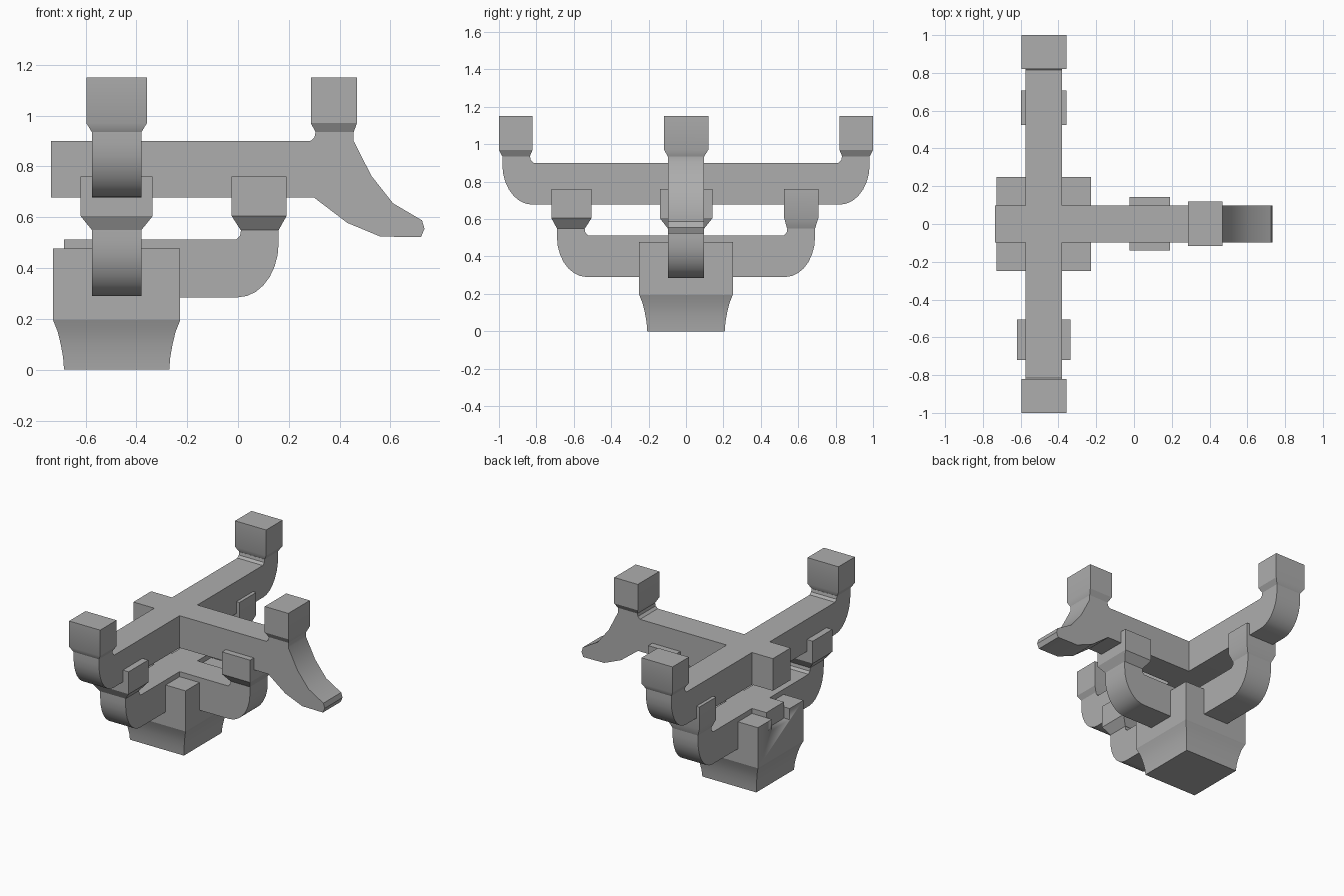
import bpy, bmesh, math

cube = bpy.data.objects.get("Cube")
if cube:
    bpy.data.objects.remove(cube, do_unlink=True)

CX = -0.4775   # column axis of the bracket set
HW = 0.0975    # half thickness of every arm

grey = bpy.data.materials.new("plain grey")
grey.use_nodes = True
grey.diffuse_color = (0.42, 0.42, 0.42, 1)
grey.node_tree.nodes["Principled BSDF"].inputs["Base Color"].default_value = (0.42, 0.42, 0.42, 1)


def finish(name, bm, angle=28):
    bmesh.ops.recalc_face_normals(bm, faces=bm.faces)
    mesh = bpy.data.meshes.new(name)
    bm.to_mesh(mesh)
    bm.free()
    mesh.materials.append(grey)
    ob = bpy.data.objects.new(name, mesh)
    bpy.context.collection.objects.link(ob)
    bpy.ops.object.select_all(action='DESELECT')
    ob.select_set(True)
    bpy.context.view_layer.objects.active = ob
    bpy.ops.object.shade_smooth_by_angle(angle=math.radians(angle))
    return ob


def loft(name, rings, angle=28):
    """Stack of rectangles (x0, x1, y0, y1, z) joined into a solid."""
    bm = bmesh.new()
    loops = [[bm.verts.new(p) for p in ((a, c, z), (b, c, z), (b, d, z), (a, d, z))]
             for a, b, c, d, z in rings]
    for low, high in zip(loops, loops[1:]):
        for i in range(4):
            j = (i + 1) % 4
            bm.faces.new((low[i], low[j], high[j], high[i]))
    bm.faces.new(loops[0])
    bm.faces.new(loops[-1])
    return finish(name, bm, angle)


def arm(name, profile, along_y=False):
    """Extrude a side profile (distance, z) by the arm thickness."""
    bm = bmesh.new()
    if along_y:
        verts = [bm.verts.new((CX - HW, u, z)) for u, z in profile]
        shift = (2 * HW, 0, 0)
    else:
        verts = [bm.verts.new((u, -HW, z)) for u, z in profile]
        shift = (0, 2 * HW, 0)
    face = bm.faces.new(verts)
    new = bmesh.ops.extrude_face_region(bm, geom=[face])["geom"]
    bmesh.ops.translate(bm, vec=shift, verts=[v for v in new if isinstance(v, bmesh.types.BMVert)])
    return finish(name, bm)


def curved_end(tip, bottom, top, neck):
    """Rounded underside rising to a seat, then a small fillet to the arm top."""
    rise = 0.215
    pts = [(tip - 0.16 + 0.16 * math.sin(t), bottom + rise * (1 - math.cos(t)))
           for t in (math.pi / 2 * i / 7 for i in range(8))]
    seat = tip - 0.148
    return pts + [(tip, neck), (seat, neck), (seat - 0.004, top + 0.015), (seat - 0.02, top)]


def bearing_block(name, x0, x1, y0, y1, foot, z):
    """Square block with a tapered neck; foot is the rectangle it rests on."""
    neck, shoulder, top = z
    loft(name, [(*foot, neck), (x0, x1, y0, y1, shoulder), (x0, x1, y0, y1, top)])


# Base block with a concave flared foot
CY = 0.25
base = loft("base_block", [(CX - CY + s, CX + CY - s, -CY + s, CY - s, z) for s, z in
            ((0.043, 0), (0.039, 0.05), (0.03, 0.1), (0.018, 0.15), (0, 0.195), (0, 0.477))], 15)

# Notch in the back of the base block
cutter = loft("notch_cutter", [(-0.8, -0.6, -HW, HW, z) for z in (0.4, 0.6)])
cutter.hide_render = True
cut = base.modifiers.new("notch", 'BOOLEAN')
cut.operation = 'DIFFERENCE'
cut.object = cutter
bpy.context.view_layer.objects.active = base
bpy.ops.object.modifier_apply(modifier=cut.name)
bpy.data.objects.remove(cutter, do_unlink=True)

# Cross arms, symmetric about the centre
LOW, HIGH = (0.55, 0.605, 0.76), (0.935, 0.97, 1.15)
for name, tip, bottom, top, neck in (("lower_cross_arm", 0.69, 0.29, 0.512, LOW[0]),
                                     ("upper_cross_arm", 0.982, 0.677, 0.9, HIGH[0])):
    half = curved_end(tip, bottom, top, neck)
    arm(name, half + [(-u, z) for u, z in reversed(half)], True)

# Lower projecting arm
arm("lower_front_arm", [(-0.685, 0.285)] + curved_end(0.16, 0.285, 0.512, LOW[0]) + [(-0.685, 0.512)])

# Upper beam with a drooping beak
arm("upper_beam", [(-0.735, 0.677), (0.3, 0.677), (0.43, 0.578), (0.56, 0.524), (0.72, 0.522),
                   (0.734, 0.555), (0.724, 0.588), (0.61, 0.655), (0.525, 0.763), (0.455, 0.9),
                   (0.455, 0.935), (0.305, 0.935), (0.301, 0.915), (0.285, 0.9), (-0.735, 0.9)])

# Bearing blocks on the cross arms
L, R = CX - HW, CX + HW
for side, label in ((-1, "front"), (1, "back")):
    y0, y1 = sorted((side * 0.82, side))
    f0, f1 = sorted((side * 0.835, side * 0.982))
    bearing_block("upper_block_" + label, CX - 0.119, CX + 0.119, y0, y1, (L, R, f0, f1), HIGH)
bearing_block("lower_block_front", CX - 0.142, CX + 0.142, -0.72, -0.505, (L, R, -0.69, -0.54), LOW)
bearing_block("lower_block_back", CX - 0.121, CX + 0.121, 0.525, 0.708, (L, R, 0.54, 0.69), LOW)

# Bearing blocks on the projecting arm and beam
bearing_block("lower_block_tip", -0.025, 0.191, -0.14, 0.142, (0.01, 0.16, -HW, HW), LOW)
bearing_block("upper_block_tip", 0.287, 0.468, -0.117, 0.119, (0.305, 0.455, -HW, HW), HIGH)
